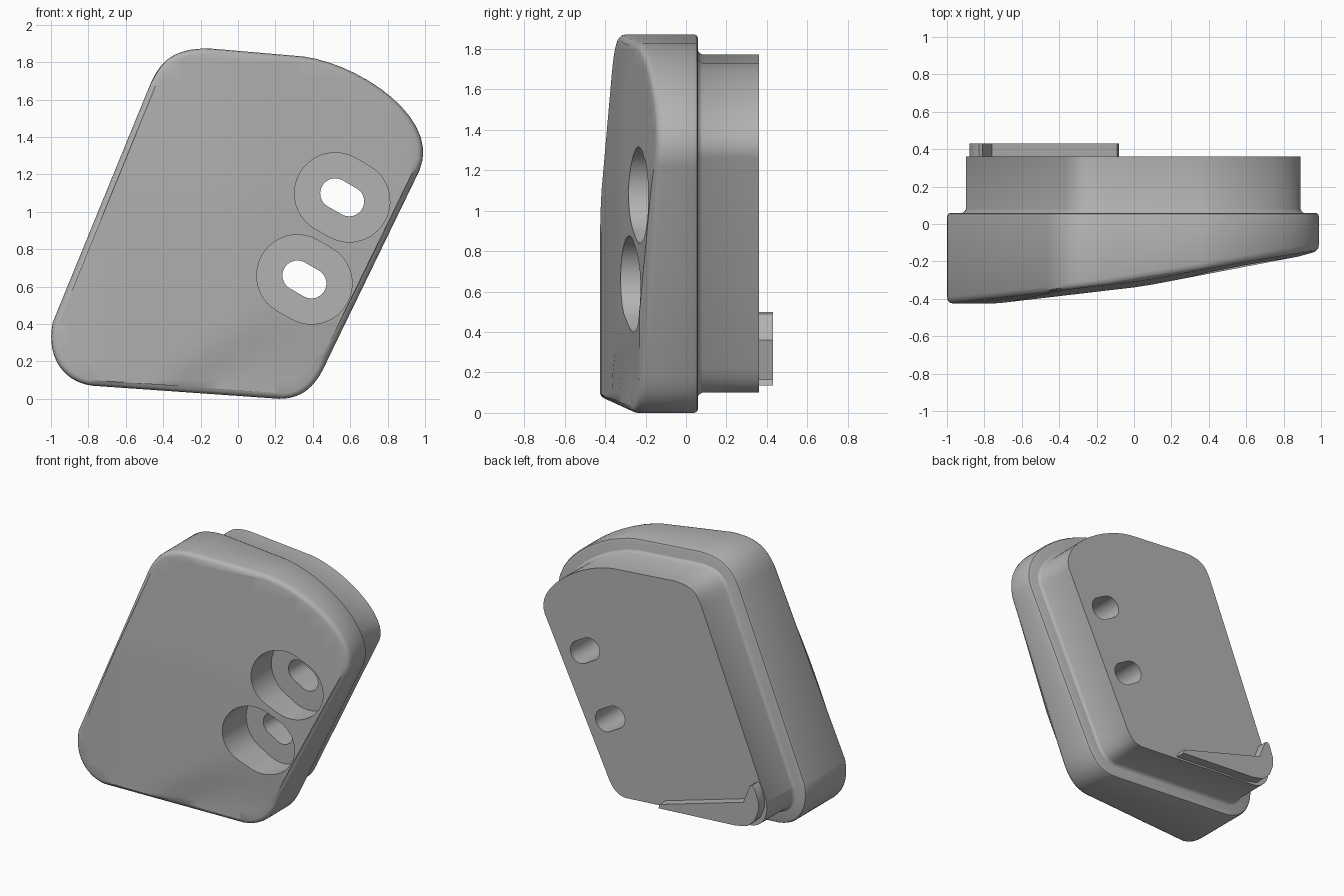
import bpy, bmesh, math
from mathutils import Vector

cube = bpy.data.objects.get("Cube")
if cube:
    bpy.data.objects.remove(cube)

grey = bpy.data.materials.new("plain_grey")
grey.use_nodes = True
grey.diffuse_color = (0.45, 0.45, 0.45, 1)
grey.node_tree.nodes["Principled BSDF"].inputs["Base Color"].default_value = (0.45, 0.45, 0.45, 1)


def bezier(p, n=14):
    pts = [Vector(q) for q in p]
    out = []
    for i in range(n + 1):
        t = i / n
        u = 1 - t
        out.append(pts[0] * u**3 + pts[1] * 3*u*u*t + pts[2] * 3*u*t*t + pts[3] * t**3)
    return out


def inset(pts, d):
    """Move a clockwise outline inwards by d."""
    out = []
    for i, p in enumerate(pts):
        t = (pts[(i + 1) % len(pts)] - pts[i - 1]).normalized()
        out.append(p + Vector((t.y, -t.x)) * d)
    return out


def slot(cx, cz, r, n=20):
    """Rounded slot, its long axis square to the slanted side."""
    half = Vector((0.0375, -0.0215))
    start = math.atan2(half.y, half.x) + math.pi / 2
    out = []
    for side in (1, -1):
        for i in range(n + 1):
            a = start - math.pi * i / n + (0 if side == 1 else math.pi)
            out.append(Vector((cx, cz)) + half * side + Vector((math.cos(a), math.sin(a))) * r)
    return out


def loft(rings):
    """Closed solid through outlines placed at successive depths."""
    bm = bmesh.new()
    loops = [[bm.verts.new((p.x, y, p.y)) for p in pts] for pts, y in rings]
    for a, b in zip(loops, loops[1:]):
        for i in range(len(a)):
            j = (i + 1) % len(a)
            bm.faces.new((a[i], a[j], b[j], b[i]))
    bm.faces.new(loops[0])
    bm.faces.new(loops[-1])
    bmesh.ops.recalc_face_normals(bm, faces=bm.faces)
    return bm


def make(name, bm):
    bmesh.ops.recalc_face_normals(bm, faces=bm.faces)
    mesh = bpy.data.meshes.new(name)
    bm.to_mesh(mesh)
    bm.free()
    mesh.materials.append(grey)
    ob = bpy.data.objects.new(name, mesh)
    bpy.context.collection.objects.link(ob)
    return ob


def front_depth(x, z):
    """Gently folded front, falling away to the side, top and lower corner."""
    y = max(-0.425, -0.333 + 0.117 * (x - 0.05), -0.333 + 0.192 * (x - 0.05))
    y += 0.04 * max(0, z - 1.1)
    along = Vector((0.45, 0.32)).normalized()
    s = (x + 0.4) * along.y - (z - 0.05) * along.x
    fade = min(1, max(0, (0.48 - z) / 0.3))
    return y + min(0.03, max(0, s) * 0.4) * fade


# Shared outline of the slanted block
corners = [
    [(-0.78, 0.07), (-0.93, 0.09), (-1.03, 0.22), (-0.99, 0.41)],
    [(-0.47, 1.68), (-0.41, 1.82), (-0.33, 1.875), (-0.15, 1.873)],
    [(0.35, 1.83), (0.65, 1.79), (1.09, 1.5), (0.97, 1.22)],
    [(0.48, 0.21), (0.42, 0.07), (0.35, 0.0), (0.22, 0.0)],
]
outline = [p for c in corners for p in bezier(c)]

# Front shell with rounded rims
bm = loft([(inset(outline, 0.03), -0.4), (inset(outline, 0.015), -0.396),
           (inset(outline, 0.004), -0.385), (outline, -0.365),
           (outline, 0.04), (inset(outline, 0.006), 0.054), (inset(outline, 0.02), 0.06)])
for axis, count in ((Vector((1, 0, 0)), 20), (Vector((0, 0, 1)), 20)):
    for i in range(1, count):
        at = axis * (i / 10) - Vector((1, 0, 0)) * axis.x
        cap = [f for f in bm.faces if all(v.co.y < -0.399 for v in f.verts)]
        geom = set(cap) | {e for f in cap for e in f.edges} | {v for f in cap for v in f.verts}
        bmesh.ops.bisect_plane(bm, geom=list(geom), plane_co=at, plane_no=axis)
for v in bm.verts:
    if v.co.y < -0.3:
        v.co.y += 0.4 + front_depth(v.co.x, v.co.z)
front_shell = make("front_shell", bm)

# Narrower rear block with a small fillet at its foot
core = inset(outline, 0.1)
rear_block = make("rear_block", loft([(inset(outline, 0.08), 0.058), (inset(outline, 0.092), 0.066),
                                      (core, 0.08), (core, 0.36)]))

# Hooked locating tab on the back
tab = [(-0.08, 0.135), (-0.7, 0.175), (-0.79, 0.195), (-0.85, 0.25), (-0.88, 0.33),
       (-0.88, 0.39), (-0.85, 0.48), (-0.83, 0.5), (-0.81, 0.49), (-0.76, 0.36), (-0.09, 0.165)]
tab = [Vector(p) for p in tab]
rear_tab = make("rear_tab", loft([(tab, 0.355), (tab, 0.43)]))

# Counterbored screw slots
for cx, cz in ((0.557, 1.077), (0.355, 0.638)):
    for radius, y0, y1 in ((0.2175, -0.6, -0.05), (0.08, -0.5, 0.5)):
        shape = slot(cx, cz, radius)
        cutter = make("slot_cutter", loft([(shape, y0), (shape, y1)]))
        cutter.hide_render = True
        for ob in (front_shell, rear_block):
            mod = ob.modifiers.new("slot", 'BOOLEAN')
            mod.operation = 'DIFFERENCE'
            mod.solver = 'EXACT'
            mod.object = cutter
            bpy.context.view_layer.objects.active = ob
            bpy.ops.object.modifier_apply(modifier=mod.name)
        bpy.data.objects.remove(cutter)

# Smooth shading with sharp edges kept
bpy.ops.object.select_all(action='DESELECT')
for ob in (front_shell, rear_block, rear_tab):
    ob.select_set(True)
bpy.context.view_layer.objects.active = front_shell
bpy.ops.object.shade_smooth_by_angle(angle=math.radians(35))
